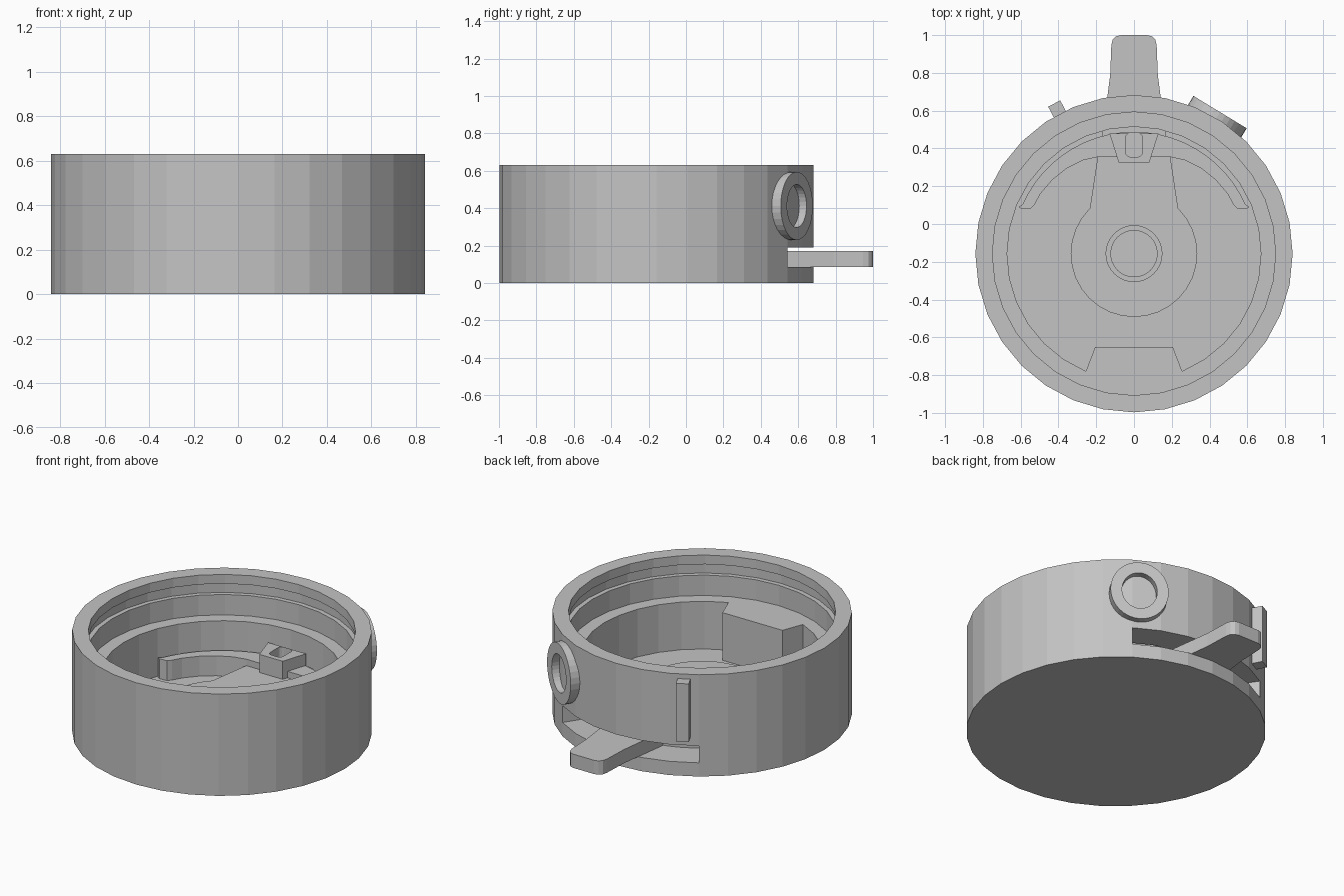
import bpy, bmesh, math
from mathutils import Matrix, Vector
from mathutils.geometry import tessellate_polygon

if "Cube" in bpy.data.objects:
    bpy.data.objects.remove(bpy.data.objects["Cube"])

CY = -0.157          # y of the housing axis
N = 32               # sides of the housing
FLOOR = 0.085

grey = bpy.data.materials.new("plain_grey")
grey.diffuse_color = (0.55, 0.55, 0.55, 1)
grey.use_nodes = True
grey.node_tree.nodes["Principled BSDF"].inputs["Base Color"].default_value = grey.diffuse_color


def finish(name, verts, faces, matrix=Matrix()):
    me = bpy.data.meshes.new(name)
    bm = bmesh.new()
    vs = [bm.verts.new(matrix @ Vector(v)) for v in verts]
    for f in faces:
        bm.faces.new([vs[i] for i in f])
    bmesh.ops.remove_doubles(bm, verts=bm.verts, dist=1e-5)
    bmesh.ops.recalc_face_normals(bm, faces=bm.faces)
    bm.to_mesh(me)
    bm.free()
    me.materials.append(grey)
    ob = bpy.data.objects.new(name, me)
    bpy.context.collection.objects.link(ob)
    return ob


def prism(name, loops, z0, z1, matrix=Matrix()):
    """Extrude an outline (and optional holes) from z0 to z1."""
    pts = [p for lp in loops for p in lp]
    n = len(pts)
    tris = tessellate_polygon([[Vector((x, y, 0)) for x, y in lp] for lp in loops])
    verts = [(x, y, z) for z in (z0, z1) for x, y in pts]
    faces = [tuple(t) for t in tris] + [tuple(i + n for i in t) for t in tris]
    start = 0
    for lp in loops:
        m = len(lp)
        for i in range(m):
            a, b = start + i, start + (i + 1) % m
            faces.append((a, b, b + n, a + n))
        start += m
    return finish(name, verts, faces, matrix)


def ellipse(rx, ry, n=N, cx=0, cy=CY):
    return [(cx + rx * math.cos(2 * math.pi * i / n), cy + ry * math.sin(2 * math.pi * i / n))
            for i in range(n)]


def mirrored(half):
    """Mirror a right-hand half outline across x = 0."""
    return half + [(-x, y) for x, y in reversed(half)]


# Housing: turned cup with a lid groove, an inner ledge and a slot at the back
SLOT_TOP, RO, RI = 0.19, 0.84, 0.672
upper = [(RO, SLOT_TOP), (RO, 0.63), (0.75, 0.63), (0.75, 0.573), (0.778, 0.573),
         (0.778, 0.506), (0.75, 0.506), (0.75, 0.38), (RI, 0.38), (RI, SLOT_TOP)]
lower = [(0, 0), (RO, 0), (RO, FLOOR)]
inner_floor = [(RI, FLOOR), (0, FLOOR)]
verts, faces = [], []


def at(r, z, k):
    a = 2 * math.pi * k / N
    verts.append((r * math.cos(a), CY + r * math.sin(a), z))
    return len(verts) - 1


def sweep(profile, k):
    for (r0, z0), (r1, z1) in zip(profile, profile[1:]):
        if r0 == 0:
            faces.append((at(0, z0, 0), at(r1, z1, k), at(r1, z1, k + 1)))
        elif r1 == 0:
            faces.append((at(r0, z0, k), at(0, z1, 0), at(r0, z0, k + 1)))
        else:
            faces.append((at(r0, z0, k), at(r1, z1, k), at(r1, z1, k + 1), at(r0, z0, k + 1)))


SLOT = range(5, 11)
for k in range(N):
    if k in SLOT:
        sweep(lower + inner_floor, k)
        sweep(upper + upper[:1], k)
    else:
        sweep(lower + upper + inner_floor, k)
for k in (SLOT[0], SLOT[-1] + 1):
    faces.append((at(RO, FLOOR, k), at(RO, SLOT_TOP, k), at(RI, SLOT_TOP, k), at(RI, FLOOR, k)))
finish("housing", verts, faces)

# Front stop block, flush with the inner ledge
prism("front_block", [mirrored([(0.255, -0.78), (0.205, -0.65)])
                      + [(-0.2, -0.83), (0.2, -0.83)]], FLOOR - 0.01, 0.38)

# Rotating plate: hub, centre pin, arm and lever
prism("hub", [ellipse(0.335, 0.335), ellipse(0.148, 0.148)], FLOOR, 0.168)
prism("centre_pin", [ellipse(0.125, 0.125)], FLOOR - 0.01, 0.19)
prism("arm", [mirrored([(0.235, 0.075), (0.19, 0.37)])], FLOOR, 0.168)
prism("lever", [mirrored([(0.17, 0.45), (0.165, 0.5), (0.14, 0.68), (0.126, 0.79), (0.12, 0.945),
                          (0.113, 0.975), (0.095, 0.993), (0.07, 1.0)])], FLOOR, 0.17)

# Raised shutter arc covering the slot from inside
outer = [(0.645 * math.cos(math.radians(a)), CY + 0.645 * math.sin(math.radians(a)))
         for a in range(90, 23, -6)]
inner = [(0.61, 0.09), (0.595, 0.08), (0.545, 0.083), (0.525, 0.105), (0.495, 0.16), (0.43, 0.236),
         (0.355, 0.295), (0.27, 0.338), (0.19, 0.355)]
half = outer[1:] + inner
prism("shutter_arc", [[outer[0]] + half + [(-x, y) for x, y in reversed(half)]], FLOOR, 0.208)

# Small tapered block with a rounded slot hole
c, hole = 0.025, []
for cx, cy, a0 in ((0.02, 0.455, 0), (-0.02, 0.455, 90), (-0.02, 0.38, 180), (0.02, 0.38, 270)):
    for a in (0, 30, 60, 90):
        t = math.radians(a0 + a)
        hole.append((cx + c * math.cos(t), cy + c * math.sin(t)))
prism("slotted_block", [mirrored([(0.08, 0.323), (0.13, 0.48)]), hole], 0.16, 0.28)


def on_wall(angle, z):
    """Frame on the housing axis: local z points outward, local y points up."""
    return (Matrix.Translation((0, CY, z)) @ Matrix.Rotation(math.radians(angle + 90), 4, 'Z')
            @ Matrix.Rotation(math.radians(90), 4, 'X'))


# Outer fittings: round ring and upright rib
prism("side_ring", [ellipse(0.165, 0.182, cy=0), ellipse(0.1, 0.115, cy=0)], 0.818, 0.877,
      on_wall(58.7, 0.412))
prism("side_rib", [mirrored([(0.036, -0.18), (0.036, 0.18)])], 0.81, 0.9, on_wall(118, 0.42))
